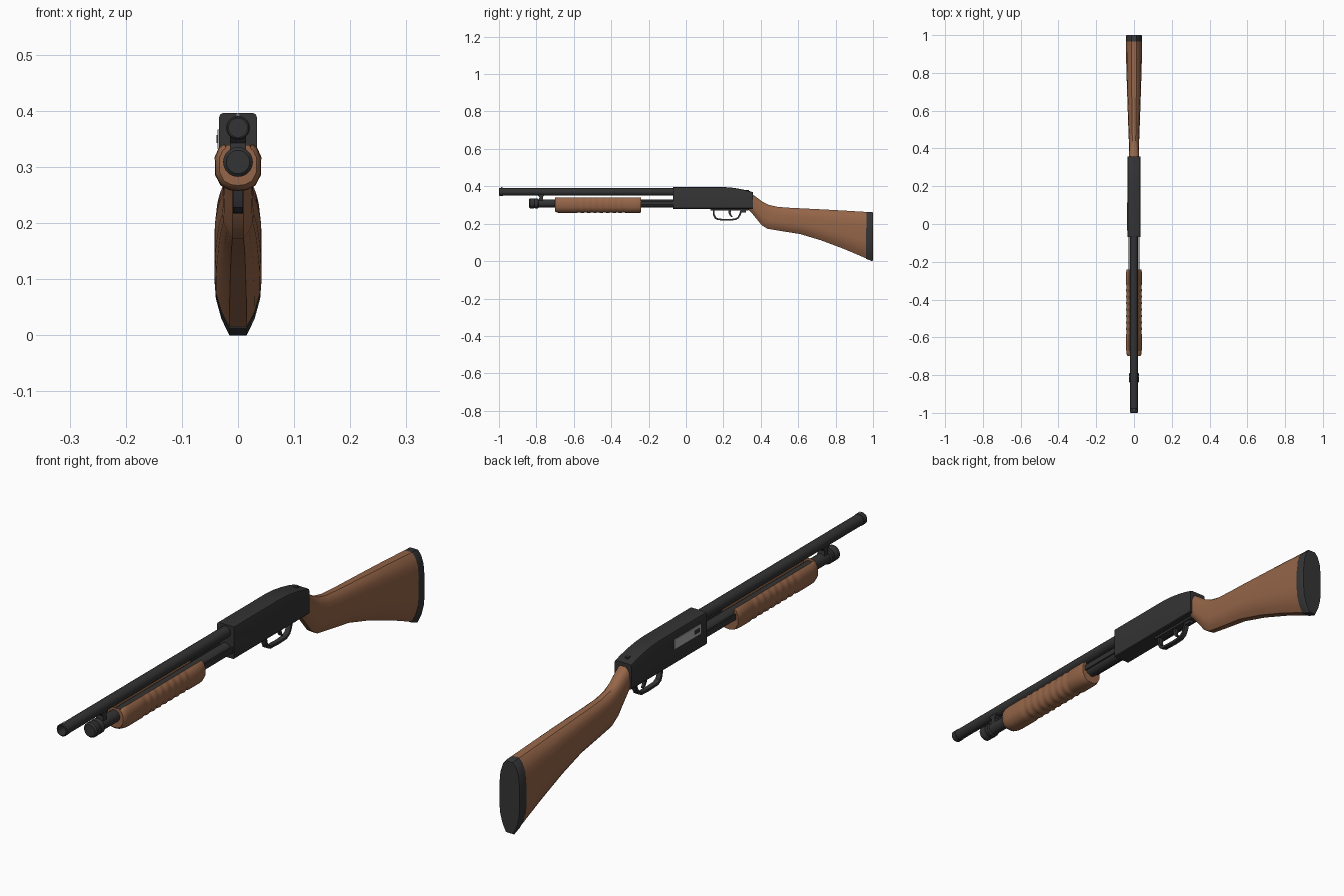
import bpy, bmesh, math

def material(name, rgb):
    m = bpy.data.materials.new(name)
    m.diffuse_color = (*rgb, 1)
    return m

WOOD = material("walnut wood", (0.30, 0.13, 0.065))
METAL = material("black metal", (0.033, 0.033, 0.034))
RUBBER = material("dark rubber", (0.036, 0.036, 0.038))
STEEL = material("bright steel", (0.42, 0.42, 0.42))

def finish(name, bm, mat, angle=35):
    bmesh.ops.recalc_face_normals(bm, faces=bm.faces)
    me = bpy.data.meshes.new(name)
    bm.to_mesh(me)
    bm.free()
    me.materials.append(mat)
    ob = bpy.data.objects.new(name, me)
    bpy.context.collection.objects.link(ob)
    bpy.context.view_layer.objects.active = ob
    ob.select_set(True)
    bpy.ops.object.shade_smooth_by_angle(angle=math.radians(angle))
    ob.select_set(False)
    return ob

def loft(name, rings, mat, angle=35, closed=False):
    """Skin a row of equal-sized point rings; cap the ends unless closed."""
    bm = bmesh.new()
    vs = [[bm.verts.new(p) for p in r] for r in rings]
    n = len(vs[0])
    pairs = list(zip(vs, vs[1:])) + ([(vs[-1], vs[0])] if closed else [])
    for a, b in pairs:
        for i in range(n):
            j = (i + 1) % n
            bm.faces.new((a[i], a[j], b[j], b[i]))
    if not closed:
        bm.faces.new(vs[0])
        bm.faces.new(vs[-1])
    return finish(name, bm, mat, angle)

def turned(name, z, profile, mat, sides=20):
    """Round part along y from (y, radius) pairs."""
    ang = [2 * math.pi * i / sides for i in range(sides)]
    return loft(name, [[(r * math.cos(a), y, z + r * math.sin(a)) for a in ang]
                       for y, r in profile], mat)

def box(name, x, y, z, mat):
    rings = [[(x[0], v, z[0]), (x[1], v, z[0]), (x[1], v, z[1]), (x[0], v, z[1])] for v in y]
    return loft(name, rings, mat)

def plate(name, outline, half, mat):
    """Side outline (y, z) extruded across x."""
    return loft(name, [[(s * half, y, z) for y, z in outline] for s in (-1, 1)], mat)

# Barrel with open muzzle, and the bead on top
turned("barrel", 0.37, [(-0.05, 0.02), (-0.978, 0.02), (-0.979, 0.0212), (-0.997, 0.0212),
                        (-1.0, 0.019), (-1.0, 0.0165), (-0.95, 0.0165)], METAL)
turned("bead_sight", 0.3925, [(-0.99, 0.002), (-0.988, 0.0042), (-0.982, 0.0042), (-0.98, 0.002)],
       STEEL, 10)

# Magazine tube and its cap
turned("magazine_tube", 0.309, [(-0.80, 0.0215), (-0.05, 0.0215)], METAL)
turned("magazine_cap", 0.309, [(-0.84, 0.021), (-0.835, 0.0265), (-0.812, 0.0265), (-0.809, 0.0245),
                               (-0.806, 0.0265), (-0.792, 0.0265), (-0.788, 0.022)], METAL)

# Bracket joining barrel and magazine
plate("barrel_bracket", [(-0.787, 0.322), (-0.763, 0.322), (-0.766, 0.343), (-0.752, 0.357),
                         (-0.798, 0.357), (-0.784, 0.343)], 0.014, METAL)

# Sliding action bars on both sides
for s, side in ((-1, "left"), (1, "right")):
    box(f"{side}_action_bar", sorted((s * 0.024, s * 0.0295)), (-0.27, -0.05), (0.302, 0.322), METAL)

# Fore-end: open-topped grip with rounded ends and grooves
half = [(0.0, -0.051), (0.016, -0.049), (0.031, -0.041), (0.041, -0.022), (0.0415, 0.010),
        (0.034, 0.027), (0.026, 0.033)]
inner = [(0.0215, 0.031), (0.0235, 0.01), (0.02, -0.012), (0.0, -0.023)]
outer = half + [(-x, z) for x, z in half[:0:-1]]
stations = [(-0.70, 0.80), (-0.695, 0.90), (-0.682, 0.975), (-0.66, 1.0), (-0.60, 1.0)]
for i in range(8):
    y = -0.585 + i * 0.034
    stations += [(y, 1.0), (y + 0.009, 0.95), (y + 0.018, 0.95), (y + 0.027, 1.0)]
stations += [(-0.265, 1.0), (-0.248, 0.985), (-0.24, 0.93)]
rings = []
for y, k in stations:
    right = [(x * k, z * k) for x, z in half] + inner
    loop = right + [(-x, z) for x, z in right[-2:0:-1]]
    rings.append([(x, y, 0.308 + z) for x, z in loop])
loft("fore_end", rings, WOOD, 40)

# Receiver: side profile with sloping rear, top edges chamfered
top_line = [(-0.07, 0.396), (0.20, 0.396), (0.245, 0.393), (0.29, 0.386), (0.33, 0.377), (0.357, 0.369)]
rings = []
for y, t in top_line:
    right = [(0.031, 0.28), (0.0335, 0.283), (0.0335, t - 0.007), (0.0315, t - 0.002), (0.027, t)]
    rings.append([(x, y, z) for x, z in right + [(-x, z) for x, z in right[::-1]]])
loft("receiver", rings, METAL, 30)
box("safety_slide", (-0.006, 0.006), (0.322, 0.338), (0.37, 0.381), METAL)

# Ejection port on the left side with the bolt notch
box("ejection_port", (-0.0365, -0.03), (-0.035, 0.115), (0.332, 0.367), STEEL)
box("bolt_notch", (-0.038, -0.03), (-0.025, 0.005), (0.343, 0.357), METAL)

# Trigger plate, guard and trigger
box("trigger_plate", (-0.013, 0.013), (0.13, 0.335), (0.272, 0.284), METAL)
box("rear_catch", (-0.008, 0.008), (0.298, 0.322), (0.261, 0.275), METAL)
path = [(0.143, 0.277), (0.145, 0.245), (0.153, 0.228), (0.17, 0.219), (0.22, 0.217),
        (0.265, 0.219), (0.283, 0.229), (0.293, 0.248), (0.302, 0.277)]
cy, cz = 0.222, 0.277
guard = path + [(cy + (y - cy) * 0.89, cz + (z - cz) * 0.86) for y, z in path[::-1]]
plate("trigger_guard", guard, 0.009, METAL)
plate("trigger", [(0.225, 0.277), (0.228, 0.255), (0.236, 0.241), (0.246, 0.234), (0.249, 0.238),
                  (0.242, 0.248), (0.239, 0.260), (0.242, 0.277)], 0.005, METAL)

# Faceted oval section shared by the stock and the butt pad
sec = [(0.0, 0.0), (0.36, 0.0), (0.70, 0.11), (0.94, 0.25), (1.0, 0.38), (1.0, 0.66),
       (0.90, 0.83), (0.66, 0.94), (0.34, 1.0), (0.0, 1.0)]
sec += [(-x, t) for x, t in sec[-2:0:-1]]

def section(top, bot, w):
    return [(x * w, bot[0] + (top[0] - bot[0]) * t, bot[1] + (top[1] - bot[1]) * t) for x, t in sec]

# Stock: wrist dropping from the receiver, widening to the butt
stock = [((0.345, 0.364), (0.335, 0.274), 0.027), ((0.375, 0.343), (0.352, 0.257), 0.027),
         ((0.41, 0.317), (0.378, 0.225), 0.026), ((0.445, 0.300), (0.405, 0.192), 0.0265),
         ((0.49, 0.290), (0.435, 0.173), 0.028), ((0.56, 0.285), (0.52, 0.159), 0.031),
         ((0.64, 0.281), (0.61, 0.145), 0.034), ((0.74, 0.276), (0.72, 0.112), 0.0375),
         ((0.85, 0.270), (0.845, 0.065), 0.041), ((0.965, 0.263), (0.965, 0.014), 0.042)]
loft("stock", [section(*s) for s in stock], WOOD, 32)

# Butt pad
loft("butt_pad", [section((y, t), (y, b), w) for y, t, b, w in
                  [(0.963, 0.263, 0.012, 0.042), (0.995, 0.262, 0.0, 0.042),
                   (1.0, 0.259, 0.003, 0.040)]], RUBBER, 30)
